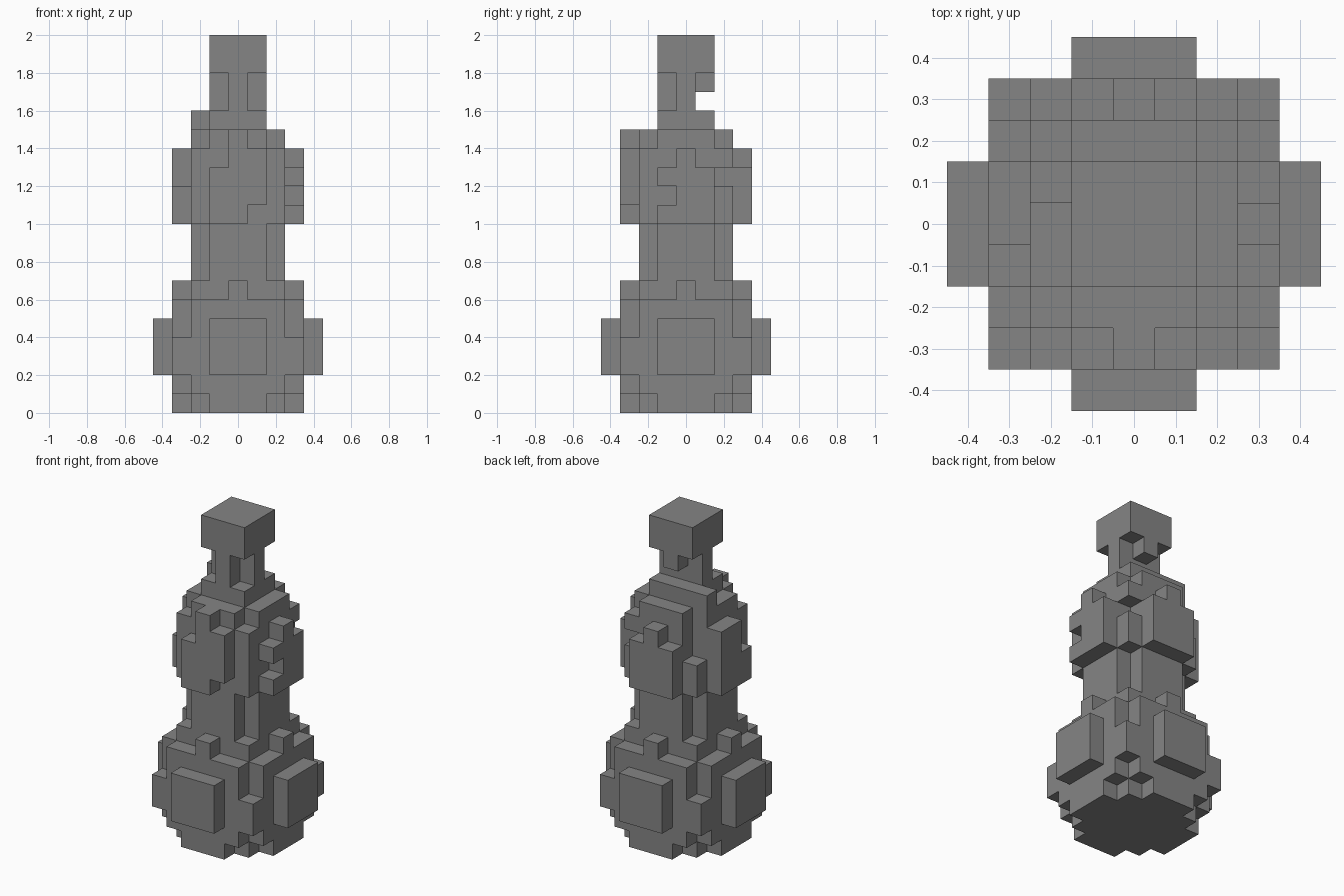
import bpy
import bmesh
from math import radians
from mathutils import Vector

CELL = 0.1

cube = bpy.data.objects.get("Cube")
if cube:
    bpy.data.objects.remove(cube, do_unlink=True)

grey = bpy.data.materials.new("stone_grey")
grey.use_nodes = True
colour = (0.235, 0.235, 0.235, 1)
grey.diffuse_color = colour
grey.node_tree.nodes["Principled BSDF"].inputs["Base Color"].default_value = colour


def block(xs, ys, zs):
    """Cells from inclusive x and y ranges and a bottom/top z range."""
    return {(x, y, z) for x in range(xs[0], xs[1] + 1)
            for y in range(ys[0], ys[1] + 1) for z in range(*zs)}


def square(r, z0, z1):
    return block((-r, r), (-r, r), (z0, z1))


def cross(r, arm, z0, z1):
    """Two crossed bars reaching r cells out, arm cells to each side."""
    return block((-r, r), (-arm, arm), (z0, z1)) | block((-arm, arm), (-r, r), (z0, z1))


def post(x, y, z0, z1):
    return block((x, x), (y, y), (z0, z1))


parts = {}

# Rounded base: stepped foot, wide belly, shoulder
parts["base"] = (square(2, 0, 7) | cross(3, 1, 0, 1) | cross(3, 2, 1, 2)
                 | square(3, 2, 4) | cross(3, 2, 4, 6))

# Raised side plates and the small studs above them
parts["base_plates"] = cross(4, 1, 2, 5) - square(3, 2, 5)
parts["base_studs"] = cross(3, 0, 6, 7) - square(2, 6, 7)

# Narrow waist
parts["waist"] = cross(2, 1, 7, 10)

# Upper body with chipped back corners and a stepped shoulder
upper = square(2, 10, 14) | cross(2, 1, 14, 15)
upper -= post(-2, 2, 12, 14) | post(2, 2, 12, 13)
parts["upper_body"] = upper

# Worn plates on the four sides of the upper body
parts["front_plate"] = (block((-1, 1), (-3, -3), (10, 14)) | post(0, -3, 14, 15)) \
    - post(-1, -3, 13, 14) - post(1, -3, 10, 11)
parts["back_plate"] = block((-1, 1), (3, 3), (10, 13)) | post(0, 3, 13, 14)
parts["left_plate"] = (block((3, 3), (-1, 1), (10, 13)) | post(3, 0, 13, 14)) \
    - post(3, -1, 11, 12)
parts["right_plate"] = block((-3, -3), (-1, 1), (10, 14)) - post(-3, -1, 12, 14)

# Collar, neck with a gap at the back, and head
parts["collar"] = square(1, 15, 16) | post(-2, 1, 15, 16)
parts["neck"] = cross(1, 0, 16, 18) - post(0, 1, 16, 17)
parts["head"] = square(1, 18, 20)

solid = set().union(*parts.values())


def build(name, cells):
    """Skin the cells, leaving out faces hidden between cells."""
    bm = bmesh.new()
    for cell in cells:
        centre = Vector((cell[0], cell[1], cell[2] + 0.5))
        for axis in range(3):
            for sign in (-1, 1):
                neighbour = list(cell)
                neighbour[axis] += sign
                if tuple(neighbour) in solid:
                    continue
                n, u = Vector(), Vector()
                n[axis] = sign * 0.5
                u[(axis + 1) % 3] = 0.5
                v = n.cross(u) * 2
                corners = (-u - v, u - v, u + v, v - u)
                bm.faces.new([bm.verts.new((centre + n + c) * CELL) for c in corners])
    bmesh.ops.remove_doubles(bm, verts=bm.verts, dist=0.001)
    bmesh.ops.dissolve_limit(bm, angle_limit=radians(1), verts=bm.verts, edges=bm.edges)
    mesh = bpy.data.meshes.new(name)
    bm.to_mesh(mesh)
    bm.free()
    mesh.materials.append(grey)
    bpy.context.collection.objects.link(bpy.data.objects.new(name, mesh))


for part_name, part_cells in parts.items():
    build(part_name, part_cells)
